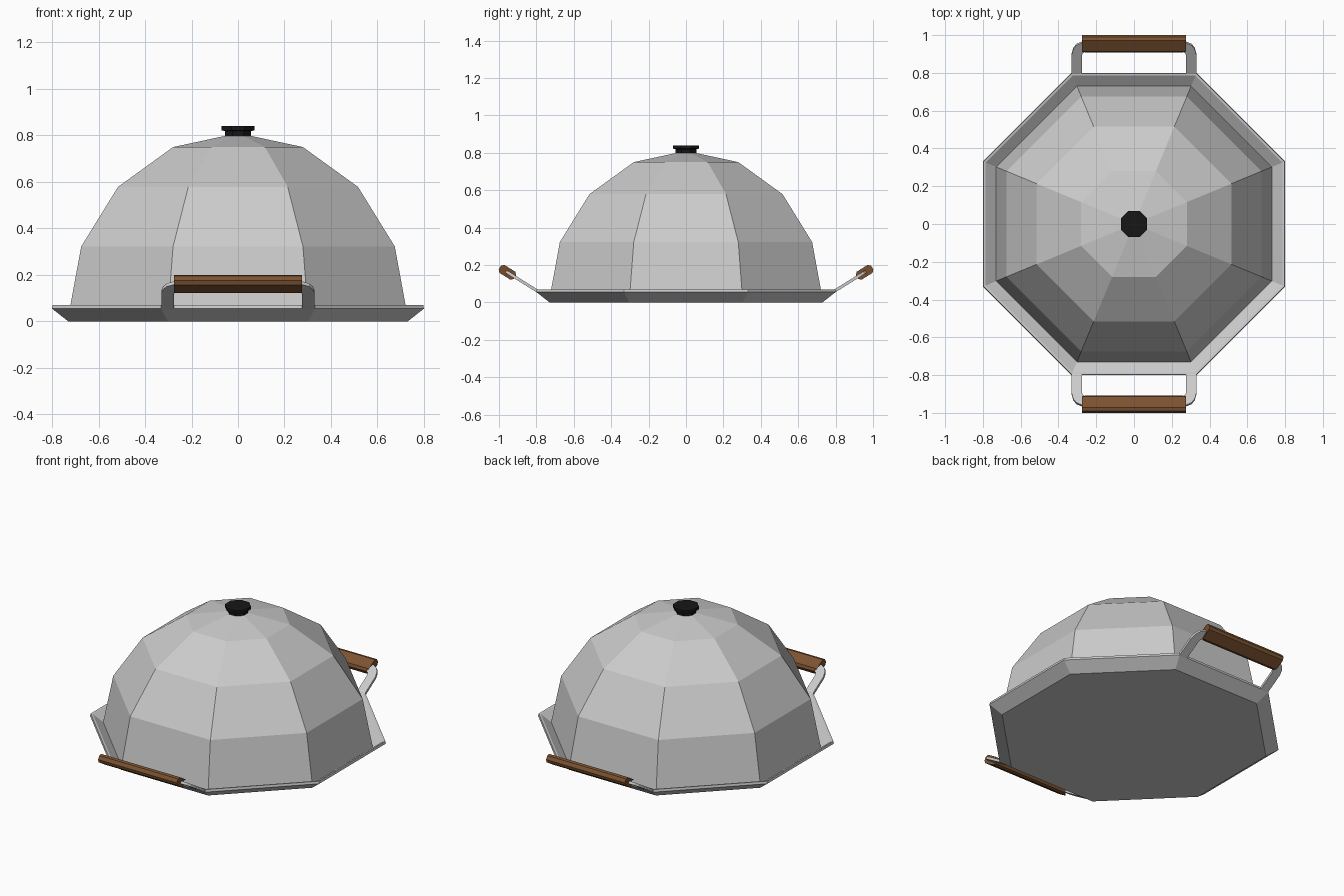
import bpy, bmesh, math

if "Cube" in bpy.data.objects:
    bpy.data.objects.remove(bpy.data.objects["Cube"])

SIDES = 8
COS = math.cos(math.pi / SIDES)


def material(name, color):
    m = bpy.data.materials.new(name)
    m.diffuse_color = (*color, 1)
    m.use_nodes = True
    m.node_tree.nodes["Principled BSDF"].inputs["Base Color"].default_value = m.diffuse_color
    return m


def finish(name, bm, mat=None):
    bmesh.ops.recalc_face_normals(bm, faces=bm.faces[:])
    me = bpy.data.meshes.new(name)
    bm.to_mesh(me)
    bm.free()
    ob = bpy.data.objects.new(name, me)
    bpy.context.collection.objects.link(ob)
    if mat:
        me.materials.append(mat)
    return ob


def lathe(name, profile, mat=None):
    """Octagonal lathe; profile is (apothem, z), apothem 0 closes to a point."""
    bm = bmesh.new()
    rings = []
    for r, z in profile:
        if r == 0:
            rings.append([bm.verts.new((0, 0, z))] * SIDES)
            continue
        rings.append([bm.verts.new((r / COS * math.cos((i + .5) * math.tau / SIDES),
                                    r / COS * math.sin((i + .5) * math.tau / SIDES), z))
                      for i in range(SIDES)])
    for a, b in zip(rings, rings[1:]):
        for i in range(SIDES):
            j = (i + 1) % SIDES
            bm.faces.new(list(dict.fromkeys((a[i], a[j], b[j], b[i]))))
    return finish(name, bm, mat)


def on_slope(x, s, n, side):
    """Point in the tilted handle plane: s runs outward, n is the normal."""
    t = math.radians(32)
    y = .797 + s * math.cos(t) - n * math.sin(t)
    z = .062 + s * math.sin(t) + n * math.cos(t)
    return (x * side, y * side, z)


wood = material("wood", (.2, .085, .03))
black = material("black", (.008, .008, .008))

# Tray with sloped rim
lathe("tray", [(0, 0), (.73, 0), (.80, .055), (.797, .07), (.785, .068), (.722, .018), (0, .018)])

# Faceted dome lid
R, H, Z = .73, .79, .02
lathe("dome", [(R * math.cos(a), Z + H * math.sin(a))
               for a in (k * math.pi / 8 for k in range(4))] + [(0, Z + H)])

# Knob
lathe("knob", [(0, .79), (.055, .79), (.055, .818), (.07, .822), (.07, .84), (0, .84)], black)

# Handles
outer = [(.33, -.008), (.33, .12), (.322, .155), (.305, .18), (.275, .195)]
inner = [(.275, -.008), (.275, .12), (.272, .13), (.265, .138), (.25, .142)]


def mirrored(pts):
    return pts + [(-x, s) for x, s in reversed(pts)]


for side, label in ((1, "back"), (-1, "front")):
    # U-shaped frame
    bm = bmesh.new()
    rows = []
    for o, i in zip(mirrored(outer), mirrored(inner)):
        rows.append([bm.verts.new(on_slope(*p, n, side))
                     for p, n in ((o, .008), (i, .008), (i, -.008), (o, -.008))])
    for a, b in zip(rows, rows[1:]):
        for k in range(4):
            m = (k + 1) % 4
            bm.faces.new((a[k], a[m], b[m], b[k]))
    bm.faces.new(rows[0])
    bm.faces.new(rows[-1])
    finish(label + "_handle_frame", bm)

    # Wooden grip with chamfered section, narrower on its inner edge
    section = [(-.048, -.012), (-.034, -.025), (.034, -.025), (.048, -.012),
               (.048, .012), (.034, .025), (-.034, .025), (-.048, .012)]
    bm = bmesh.new()
    ends = [[bm.verts.new(on_slope(e * (.255 if s < -.04 else .275), .186 + s, n, side))
             for s, n in section] for e in (-1, 1)]
    for k in range(8):
        m = (k + 1) % 8
        bm.faces.new((ends[0][k], ends[0][m], ends[1][m], ends[1][k]))
    for e in ends:
        bm.faces.new(e)
    finish(label + "_grip", bm, wood)
